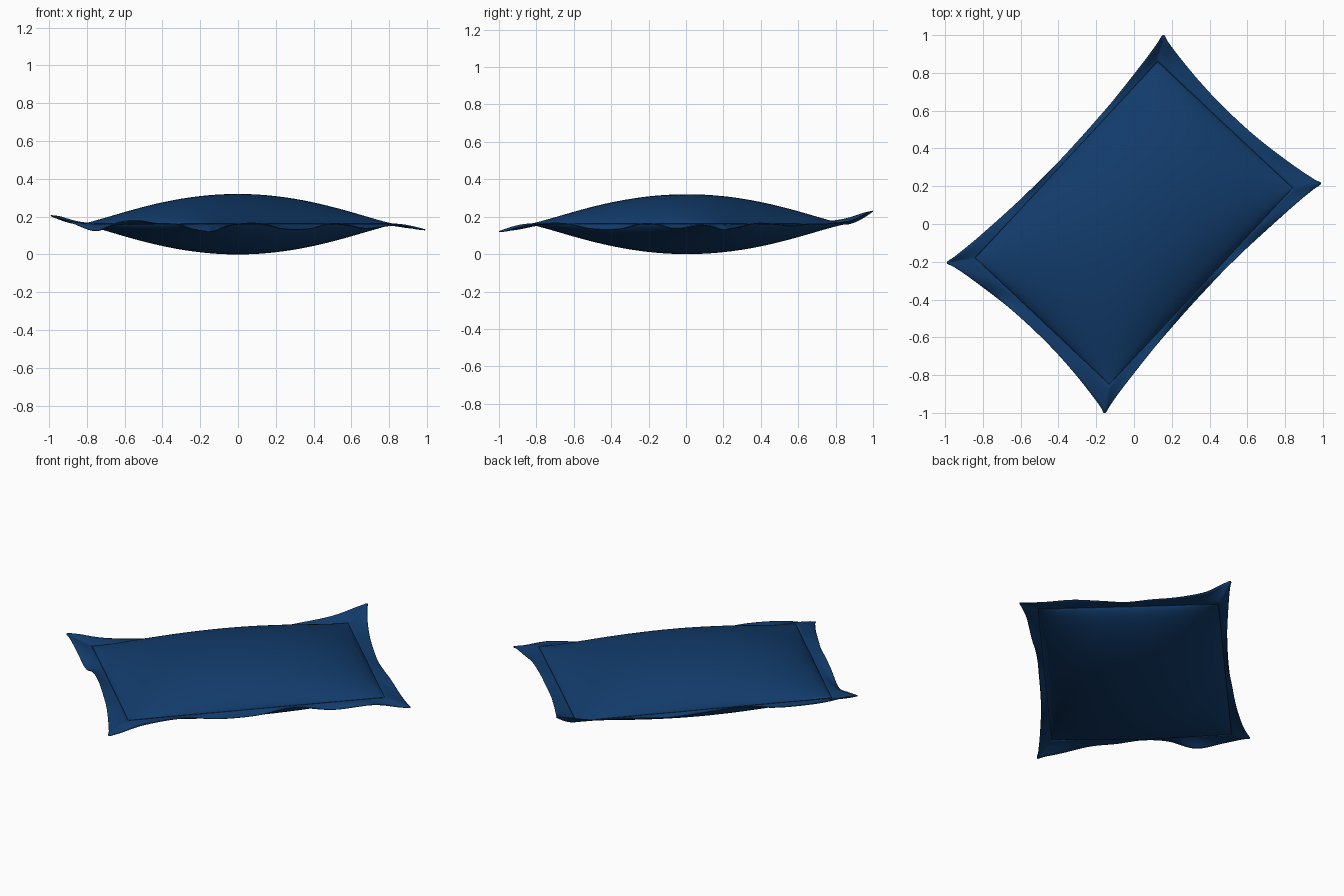
import bpy, bmesh, math
from mathutils import Vector

if "Cube" in bpy.data.objects:
    bpy.data.objects.remove(bpy.data.objects["Cube"])

MID_Z = 0.165
navy = bpy.data.materials.new("navy fabric")
navy.diffuse_color = (0.006, 0.045, 0.15, 1)
navy.use_nodes = True
navy.node_tree.nodes["Principled BSDF"].inputs["Base Color"].default_value = navy.diffuse_color

# corners in order: back, right, front, left
OUTER = [Vector(p) for p in ((0.155, 1.0), (0.99, 0.215), (-0.155, -1.0), (-0.99, -0.205))]
SEAM = [Vector(p) for p in ((0.125, 0.86), (0.84, 0.19), (-0.13, -0.85), (-0.84, -0.18))]
# hem height at the corner, then at steps along the edge that follows it
STEPS = [0, 0.035, 0.12, 0.25, 0.38, 0.5, 0.62, 0.75, 0.88, 0.965]
HEM_Z = [
    [0.235, 0.225, 0.185, 0.168, 0.165, 0.155, 0.165, 0.17, 0.15, 0.14],
    [0.135, 0.14, 0.16, 0.142, 0.17, 0.14, 0.14, 0.17, 0.16, 0.13],
    [0.125, 0.13, 0.14, 0.165, 0.17, 0.185, 0.175, 0.13, 0.17, 0.20],
    [0.21, 0.205, 0.175, 0.16, 0.175, 0.16, 0.15, 0.17, 0.19, 0.225],
]


def add_object(name, bm):
    bmesh.ops.recalc_face_normals(bm, faces=bm.faces)
    mesh = bpy.data.meshes.new(name)
    bm.to_mesh(mesh)
    bm.free()
    mesh.materials.append(navy)
    for p in mesh.polygons:
        p.use_smooth = True
    ob = bpy.data.objects.new(name, mesh)
    bpy.context.collection.objects.link(ob)
    return ob


def spline(a, b, c, d, t):
    return 0.5 * (2 * b + (c - a) * t + (2 * a - 5 * b + 4 * c - d) * t * t
                  + (3 * b - a - 3 * c + d) * t ** 3)


# stuffed cushion: two domed sheets sharing the seam line
N = 48
bm = bmesh.new()
for side in (1, -1):
    grid = []
    for i in range(N + 1):
        row = []
        for j in range(N + 1):
            u = math.sin(math.pi * (i / N - 0.5))
            v = math.sin(math.pi * (j / N - 0.5))
            a, b = (u + 1) / 2, (v + 1) / 2
            p = SEAM[3].lerp(SEAM[0], a).lerp(SEAM[2].lerp(SEAM[1], a), b)
            h = 0.16 * max(0, (1 - u * u) * (1 - v * v)) ** 0.65
            row.append(bm.verts.new((p.x, p.y, MID_Z + side * h)))
        grid.append(row)
    for i in range(N):
        for j in range(N):
            bm.faces.new((grid[i][j], grid[i + 1][j], grid[i + 1][j + 1], grid[i][j + 1]))
bmesh.ops.remove_doubles(bm, verts=bm.verts, dist=1e-5)
add_object("cushion", bm)

# flat border: wavy, concave hem lofted outwards from the seam
hem, seam = [], []
for k in range(4):
    a, b = OUTER[k], OUTER[(k + 1) % 4]
    inward = Vector((b.y - a.y, a.x - b.x)).normalized()
    for s, z in zip(STEPS, HEM_Z[k]):
        p = a.lerp(b, s) + inward * 0.06 * math.sin(math.pi * s) ** 0.85
        hem.append(Vector((p.x, p.y, z)))
        q = SEAM[k].lerp(SEAM[(k + 1) % 4], s)
        seam.append(Vector((q.x, q.y, MID_Z)))
bm = bmesh.new()
rings = []
count, SUB, ACROSS = len(hem), 6, 8
for i in range(count):
    for m in range(SUB):
        t = m / SUB
        outer = spline(hem[i - 1], hem[i], hem[(i + 1) % count], hem[(i + 2) % count], t)
        inner = seam[i].lerp(seam[(i + 1) % count], t)
        strip = []
        for r in range(ACROSS + 1):
            f = r / ACROSS
            p = inner.lerp(outer, f)
            p.z = MID_Z + (outer.z - MID_Z) * f ** 1.5
            strip.append(bm.verts.new(p))
        rings.append(strip)
for i, strip in enumerate(rings):
    nxt = rings[(i + 1) % len(rings)]
    for r in range(ACROSS):
        bm.faces.new((strip[r], nxt[r], nxt[r + 1], strip[r + 1]))
border = add_object("border", bm)
mod = border.modifiers.new("thickness", 'SOLIDIFY')
mod.thickness = 0.005
mod.offset = 0

# rest the cushion on the ground
for ob in bpy.data.objects:
    ob.location.z = -(MID_Z - 0.16)
